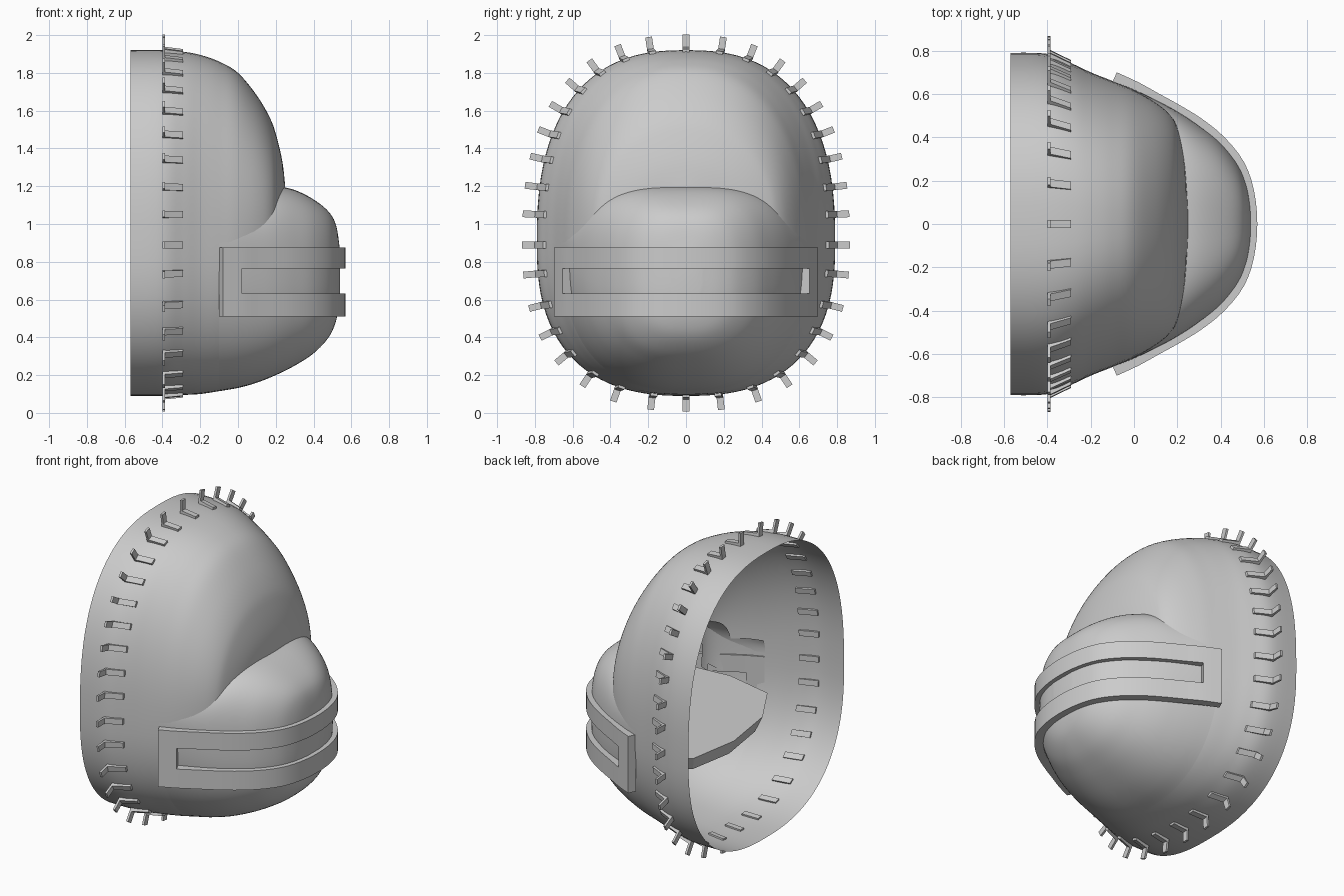
import bpy, bmesh, math
from mathutils import Vector

if "Cube" in bpy.data.objects:
    bpy.data.objects.remove(bpy.data.objects["Cube"])

GREY = bpy.data.materials.new("plain grey")
GREY.use_nodes = True
COLOUR = (0.6, 0.6, 0.6, 1)
GREY.diffuse_color = COLOUR
GREY.node_tree.nodes["Principled BSDF"].inputs["Base Color"].default_value = COLOUR


def finish(bm, name, angle=None):
    mesh = bpy.data.meshes.new(name)
    bm.to_mesh(mesh)
    bm.free()
    obj = bpy.data.objects.new(name, mesh)
    bpy.context.collection.objects.link(obj)
    mesh.materials.append(GREY)
    if angle:
        bpy.ops.object.select_all(action='DESELECT')
        obj.select_set(True)
        bpy.context.view_layer.objects.active = obj
        bpy.ops.object.shade_smooth_by_angle(angle=math.radians(angle))
    return obj


def smooth_rows(rows, steps):
    """Catmull-Rom interpolation through rows of numbers."""
    out = []
    for i in range(len(rows) - 1):
        quad = [rows[max(i - 1, 0)], rows[i], rows[i + 1], rows[min(i + 2, len(rows) - 1)]]
        for s in range(steps):
            t = s / steps
            out.append([b + 0.5 * t * (c - a + t * (2*a - 5*b + 4*c - d + t * (3*(b - c) + d - a)))
                        for a, b, c, d in zip(*quad)])
    return out + [list(rows[-1])]


def section_point(row, angle):
    """Point on a rounded cross-section, angle measured from the top."""
    x, top, bottom, half_width, centre, power = row
    s, c = math.sin(angle), math.cos(angle)
    reach = top - centre
    if c < 0:
        reach, power = centre - bottom, .8
    return Vector((x, math.copysign(abs(s) ** power, s) * half_width,
                   centre + math.copysign(abs(c) ** power, c) * reach))


def loft(rows, name, hidden, sides=96):
    bm = bmesh.new()
    rings = [[bm.verts.new(section_point(r, 2 * math.pi * k / sides)) for k in range(sides)]
             for r in smooth_rows(rows, 5)]
    for a, b in zip(rings, rings[1:]):
        for k in range(sides):
            j = (k + 1) % sides
            bm.faces.new((a[k], a[j], b[j], b[k]))
    bm.faces.new(rings[-1])
    bmesh.ops.recalc_face_normals(bm, faces=bm.faces)
    gone = [f for f in bm.faces if hidden(f.calc_center_median())]
    bmesh.ops.delete(bm, geom=gone, context='FACES')
    return finish(bm, name, 50)


# Head shell, open at the back:
# x, top, bottom, half width, height of widest point, roundness of the upper half
head = [(-.57, 1.92, .09, .79, .9, .8), (-.4, 1.92, .09, .785, .9, .8),
        (-.29, 1.912, .095, .742, .9, .8), (-.2, 1.895, .1, .70, .9, .82),
        (-.1, 1.86, .115, .66, .9, .85), (0, 1.8, .135, .618, .93, .88),
        (.1, 1.68, .18, .56, .98, .91), (.17, 1.56, .3, .50, 1.0, .93),
        (.205, 1.46, .45, .43, 1.03, .95), (.235, 1.33, .7, .28, 1.08, .95),
        (.25, 1.2, 1.05, .06, 1.13, .95)]
loft(head, "head_shell", lambda c: (c.x > -.05 and c.z < .8) or (c.x > .2 and c.z < .95))

# Muzzle bulging out of the lower front, boxy on top
muzzle = [(-.1, 1.15, .115, .66, .9, .8), (0, 1.19, .132, .62, .87, .75),
          (.1, 1.2, .16, .573, .82, .68), (.2, 1.2, .2, .52, .77, .62),
          (.3, 1.18, .25, .455, .74, .62), (.4, 1.13, .315, .375, .72, .62),
          (.48, 1.065, .4, .275, .72, .64), (.52, .99, .49, .18, .72, .68),
          (.54, .86, .6, .08, .72, .7)]
loft(muzzle, "muzzle", lambda c: c.x < .08 and c.z > .98)

# Slotted band wrapped round the muzzle
half = [(-.09, .676), (.01, .630), (.1, .580), (.2, .525), (.3, .463), (.4, .381),
        (.485, .273), (.528, .15), (.543, 0)]
path = smooth_rows(half + [(x, -y) for x, y in half[-2::-1]], 3)
levels = [.51, .632, .765, .875]
bm = bmesh.new()
columns = [[bm.verts.new((x, y, z)) for z in levels] for x, y in path]
for i, (a, b) in enumerate(zip(columns, columns[1:])):
    at_end = i < 3 or i >= len(path) - 4
    for k in range(3):
        if k != 1 or at_end:
            bm.faces.new((a[k], b[k], b[k + 1], a[k + 1]))
band = finish(bm, "muzzle_band", 35)
thick = band.modifiers.new("thickness", 'SOLIDIFY')
thick.thickness = .052
thick.offset = 0
crisp = band.modifiers.new("crisp_edges", 'EDGE_SPLIT')
crisp.split_angle = math.radians(35)

# Ring of bent pegs round the rim, stepped from the top down each side
SAMPLES = 720
back, front = head[1], head[2]
angles = [math.pi * k / SAMPLES for k in range(SAMPLES + 1)]
points = [section_point(back, a) for a in angles]
lengths = [0]
for p, q in zip(points, points[1:]):
    lengths.append(lengths[-1] + (q - p).length)
gaps = [.19, .155, .155, .14, .14, .14, .14, .15, .15,
        .16, .16, .17, .15, .145, .165, .165, .19, .18]
bm = bmesh.new()


def add_peg(k, side):
    mirror = Vector((1, side, 1))
    base, tip = points[k] * mirror, section_point(front, angles[k]) * mirror
    along = (points[min(k + 5, SAMPLES)] - points[max(k - 5, 0)]) * mirror
    if k in (0, SAMPLES):
        along = Vector((0, 1, 0))
    along.normalize()
    out = Vector((-1, 0, 0)).cross(along)
    if out.dot(base - Vector((0, 0, 1))) < 0:
        out = -out
    step = Vector((.014, 0, 0))
    profile = [base - out * .01, base + out * .082, base + step + out * .082,
               base + step + out * .018, tip + out * .014, tip - out * .01]
    rims = [[bm.verts.new(p + along * w) for p in profile] for w in (-.018, .018)]
    bm.faces.new(rims[0])
    bm.faces.new(rims[1][::-1])
    for i in range(len(profile)):
        j = (i + 1) % len(profile)
        bm.faces.new((rims[0][i], rims[1][i], rims[1][j], rims[0][j]))


add_peg(0, 1)
add_peg(SAMPLES, 1)
for n in range(1, len(gaps)):
    target = lengths[-1] * sum(gaps[:n]) / sum(gaps)
    nearest = min(range(SAMPLES), key=lambda i: abs(lengths[i] - target))
    for side in (1, -1):
        add_peg(nearest, side)
bmesh.ops.recalc_face_normals(bm, faces=bm.faces)
finish(bm, "rim_pegs")

# Sloping mouth plate inside the shell
edge = [(.44, .12), (.3, .36), (.05, .52), (-.18, .57), (-.3, .35)]
outline = edge + [(-.34, 0)] + [(x, -y) for x, y in edge[::-1]]
bm = bmesh.new()
upper = [bm.verts.new((x, y, .75 + .3 * x)) for x, y in outline]
lower = [bm.verts.new((x * .9, y * .9, .66 + .3 * x)) for x, y in outline]
bm.faces.new(upper)
bm.faces.new(lower[::-1])
for i in range(len(outline)):
    j = (i + 1) % len(outline)
    bm.faces.new((upper[i], upper[j], lower[j], lower[i]))
bmesh.ops.recalc_face_normals(bm, faces=bm.faces)
finish(bm, "mouth_plate")
